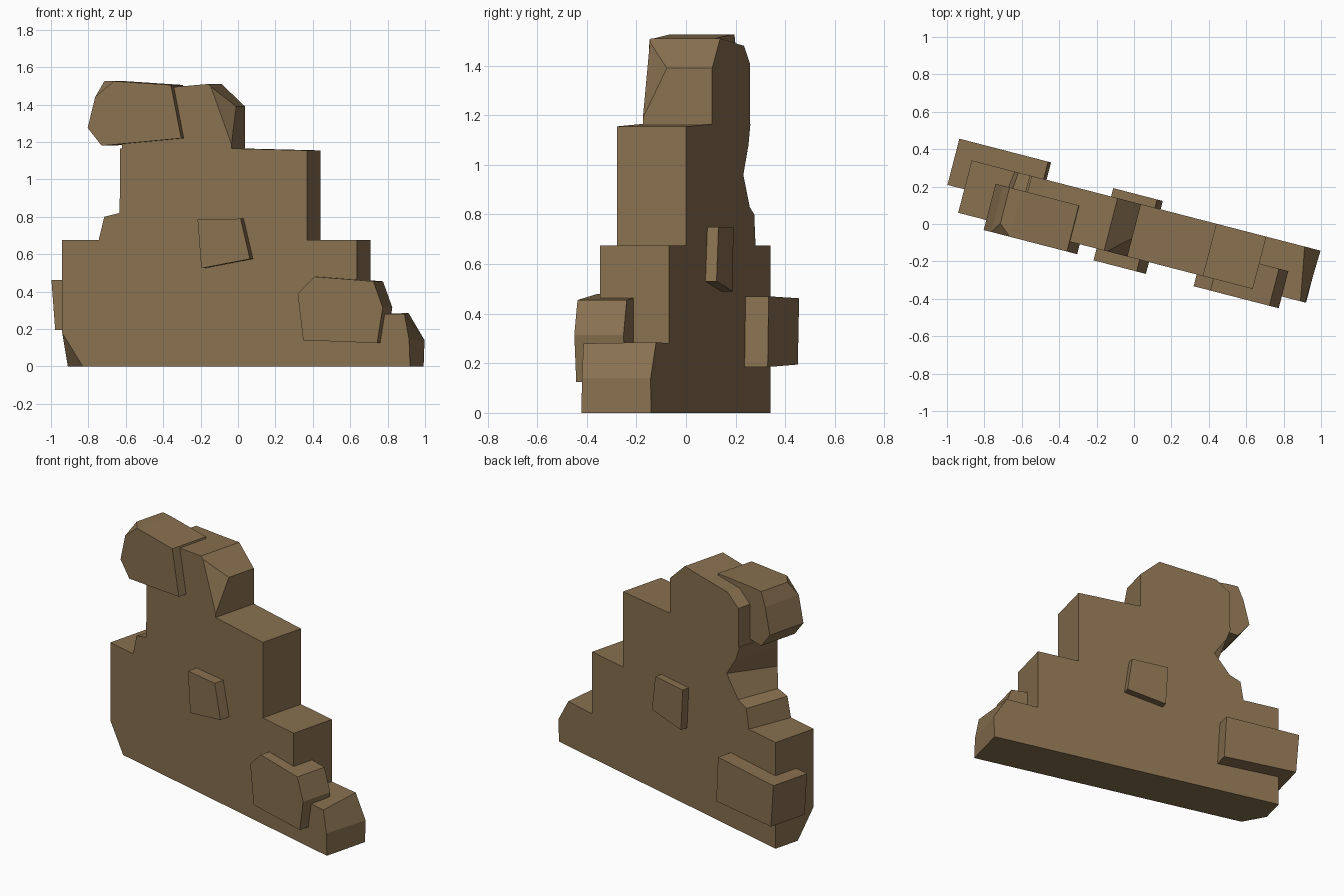
import bpy
import bmesh
import math
from mathutils import Vector

default_cube = bpy.data.objects.get("Cube")
if default_cube:
    bpy.data.objects.remove(default_cube, do_unlink=True)

# One earthy stone colour for everything
STONE_COLOUR = (0.25, 0.165, 0.08, 1.0)
stone = bpy.data.materials.new("brown_stone")
stone.use_nodes = True
stone.diffuse_color = STONE_COLOUR
shader = stone.node_tree.nodes["Principled BSDF"]
shader.inputs["Base Color"].default_value = STONE_COLOUR
shader.inputs["Roughness"].default_value = 0.9

# The wall stands turned about the vertical axis
TURN = math.radians(-14.5)
SLOPE = math.tan(TURN)
DEPTH_AXIS = Vector((-math.sin(TURN), math.cos(TURN), 0))
THICKNESS = 0.289


def place(x, z, depth):
    """Point at x, z on the wall's front plane, pushed back by depth."""
    on_front = Vector((x, 0.06 + SLOPE * (x + 0.94), z))
    return on_front + DEPTH_AXIS * depth


def chip_corner(bm, chip):
    """Slice off the corner lying outside the plane through three points."""
    a, b, c = (place(*point) for point in chip)
    normal = (b - a).cross(c - a).normalized()
    middle = sum((v.co for v in bm.verts), Vector()) / len(bm.verts)
    if normal.dot(middle - a) > 0:
        normal.negate()
    geometry = bm.verts[:] + bm.edges[:] + bm.faces[:]
    bmesh.ops.bisect_plane(bm, geom=geometry, plane_co=a, plane_no=normal,
                           dist=0.0005, clear_outer=True)
    open_edges = [edge for edge in bm.edges if edge.is_boundary]
    bmesh.ops.holes_fill(bm, edges=open_edges, sides=0)


def make_stone(name, front, near, far, back=None, chips=()):
    """Join a front outline to a back outline; chip corners if asked."""
    back = back or front
    bm = bmesh.new()
    front_ring = [bm.verts.new(place(x, z, near)) for x, z in front]
    back_ring = [bm.verts.new(place(x, z, far)) for x, z in back]
    bm.faces.new(front_ring)
    bm.faces.new(reversed(back_ring))
    count = len(front)
    for i in range(count):
        j = (i + 1) % count
        bm.faces.new((front_ring[j], front_ring[i], back_ring[i], back_ring[j]))
    for chip in chips:
        chip_corner(bm, chip)
    bmesh.ops.recalc_face_normals(bm, faces=bm.faces[:])
    mesh = bpy.data.meshes.new(name)
    bm.to_mesh(mesh)
    bm.free()
    mesh.materials.append(stone)
    part = bpy.data.objects.new(name, mesh)
    bpy.context.collection.objects.link(part)
    return part


# Stepped wall: broken toe, two steps, then the worn left edge
base = [(-0.94, 0), (0.92, 0)]
steps = [(0.635, 0.28), (0.635, 0.675), (0.37, 0.675), (0.37, 1.155),
         (-0.03, 1.165), (-0.63, 1.165)]
shoulder = [(-0.94, 0.675)]
toe_front = [(0.915, 0.14), (0.89, 0.28)]
toe_back = [(0.925, 0.14), (0.84, 0.285)]
worn_front = [(-0.63, 1.08), (-0.63, 0.96), (-0.635, 0.82),
              (-0.715, 0.8), (-0.745, 0.675)]
worn_back = [(-0.6, 1.08), (-0.52, 0.96), (-0.62, 0.83),
             (-0.69, 0.8), (-0.71, 0.675)]
make_stone("stepped_wall",
           base + toe_front + steps + worn_front + shoulder, 0, THICKNESS,
           back=base + toe_back + steps + worn_back + shoulder,
           chips=[[(-0.94, 0.18, 0), (-0.83, 0, 0), (-0.94, 0, 0.12)]])

# Crown of the wall, with its front right corner broken away
crown = [(-0.62, 1.16), (-0.035, 1.16), (-0.035, 1.39), (-0.16, 1.51),
         (-0.33, 1.495), (-0.53, 1.48), (-0.62, 1.41)]
make_stone("wall_crown", crown, 0, THICKNESS,
           chips=[[(-0.15, 1.51, 0), (-0.035, 1.39, 0.1), (-0.025, 1.16, 0)]])

# Large stone overhanging the top
top_stone = [(-0.79, 1.275), (-0.715, 1.18), (-0.29, 1.22), (-0.345, 1.505),
             (-0.65, 1.525), (-0.715, 1.525), (-0.75, 1.44)]
make_stone("overhanging_stone", top_stone, -0.055, 0.2,
           chips=[[(-0.75, 1.44, -0.055), (-0.65, 1.525, -0.055),
                   (-0.725, 1.525, 0.01)]])

# Stones standing proud of the front
low_stone = [(0.335, 0.39), (0.365, 0.14), (0.76, 0.125), (0.79, 0.315),
             (0.74, 0.455), (0.425, 0.48)]
make_stone("low_front_stone", low_stone, -0.065, 0.14)
front_slab = [(-0.2, 0.785), (-0.18, 0.525), (0.08, 0.575), (0.03, 0.79)]
make_stone("front_slab", front_slab, -0.065, 0.05)

# Stones standing proud of the back
corner_stone = [(-1.03, 0.462), (-1.01, 0.195), (-0.54, 0.185), (-0.555, 0.47)]
make_stone("back_corner_stone", corner_stone, 0.13, 0.385)
back_slab = [(-0.195, 0.75), (-0.18, 0.49), (0.07, 0.53), (0.04, 0.75)]
make_stone("back_slab", back_slab, 0.2, 0.335)
